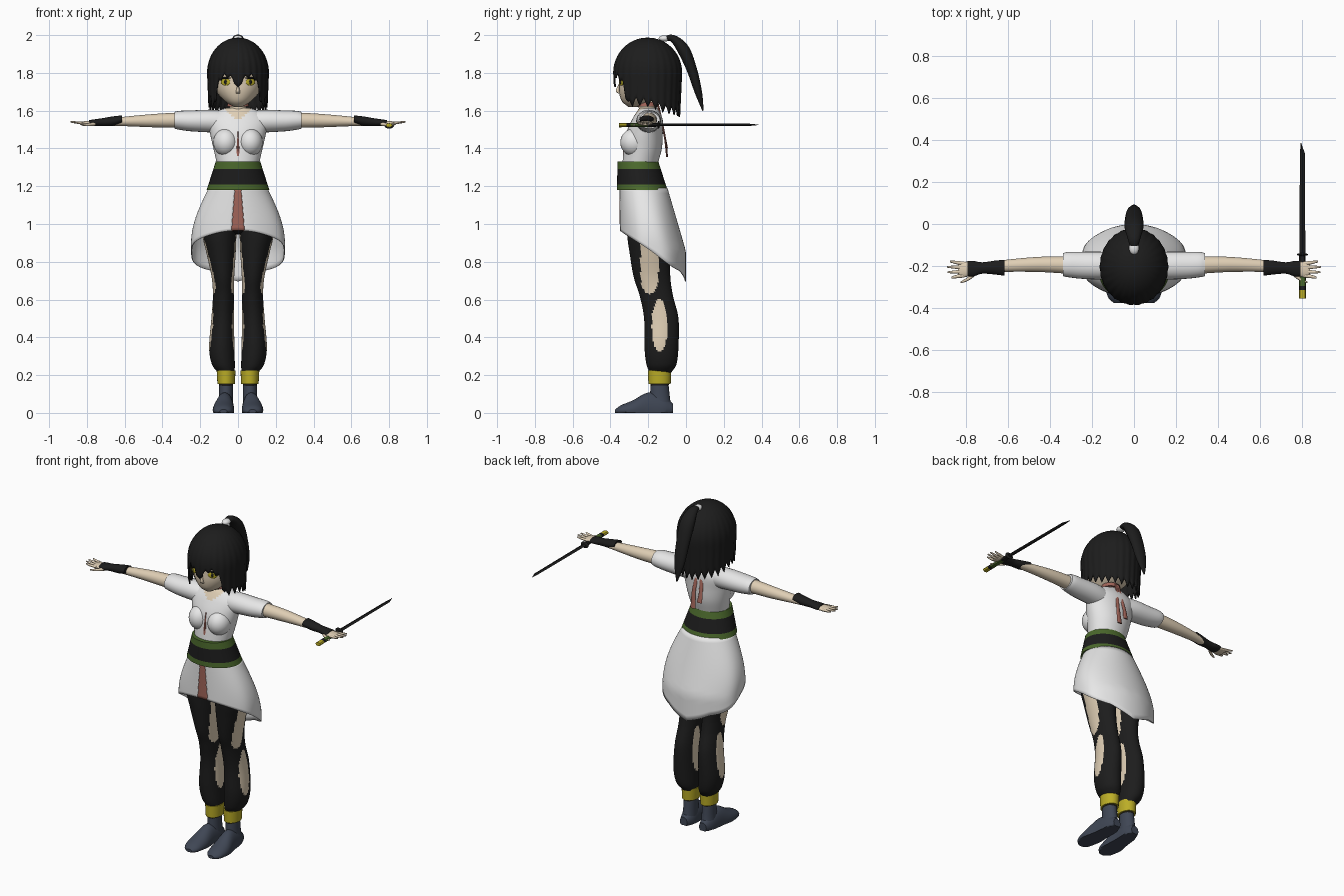
import bpy, bmesh, math
from mathutils import Vector, Matrix

if "Cube" in bpy.data.objects:
    bpy.data.objects.remove(bpy.data.objects["Cube"])


def material(name, *rgb):
    mat = bpy.data.materials.new(name)
    mat.use_nodes = True
    mat.diffuse_color = (*rgb, 1)
    mat.node_tree.nodes["Principled BSDF"].inputs["Base Color"].default_value = (*rgb, 1)
    return mat


black = material("black cloth and hair", .012, .012, .012)
white = material("white cloth", .8, .8, .8)
skin = material("skin", .74, .62, .46)
green = material("green trim", .07, .14, .025)
yellow = material("yellow", .5, .42, .02)
slate = material("slate shoes", .05, .062, .09)
red = material("dusty red", .36, .13, .1)

X, Y, Z = Vector((1, 0, 0)), Vector((0, 1, 0)), Vector((0, 0, 1))
FRAMES = {"X": (Y, Z), "Y": (X, Z), "Z": (X, Y)}
made = []


def finish(name, bm, mats, rule=None, mirror=False, thick=0):
    """Turn a bmesh into an object; rule(centre, normal) picks the material slot."""
    bmesh.ops.recalc_face_normals(bm, faces=bm.faces)
    bm.normal_update()
    if rule:
        for f in bm.faces:
            f.material_index = int(rule(f.calc_center_median(), f.normal))
    mesh = bpy.data.meshes.new(name)
    bm.to_mesh(mesh)
    bm.free()
    for mat in mats:
        mesh.materials.append(mat)
    obj = bpy.data.objects.new(name, mesh)
    bpy.context.collection.objects.link(obj)
    if thick:
        mod = obj.modifiers.new("thickness", "SOLIDIFY")
        mod.thickness = thick
    if mirror:
        obj.modifiers.new("mirror", "MIRROR")
    made.append(obj)
    return obj


def smooth_keys(keys, steps):
    """Catmull-Rom interpolation through the key rings."""
    k = [Vector(p) for p in keys]
    k = [2 * k[0] - k[1]] + k + [2 * k[-1] - k[-2]]
    out = []
    for a, b, c, d in zip(k, k[1:], k[2:], k[3:]):
        for i in range(steps):
            t = i / steps
            out.append(b + (c - a) * t / 2 + (a * 2 - b * 5 + c * 4 - d) * t * t / 2
                       + (b * 3 - a - c * 3 + d) * t ** 3 / 2)
    return out + [k[-2]]


def loft(name, mats, axis, keys, steps=4, n=24, rule=None, mirror=False):
    """Elliptical rings (x, y, z, radius, radius) joined into a closed body."""
    rings = smooth_keys(keys, steps)
    bm = bmesh.new()
    rows = []
    for i, k in enumerate(rings):
        if axis == "path":
            ahead, behind = rings[min(i + 1, len(rings) - 1)], rings[max(i - 1, 0)]
            u, v = X, (Vector(ahead[:3]) - Vector(behind[:3])).normalized().cross(X)
        else:
            u, v = FRAMES[axis]
        row = []
        for j in range(n):
            a = math.tau * j / n
            p = Vector(k[:3]) + u * math.cos(a) * max(k[3], .001) + v * math.sin(a) * max(k[4], .001)
            p.z = max(p.z, 0)
            row.append(bm.verts.new(p))
        rows.append(row)
    for lower, upper in zip(rows, rows[1:]):
        for j in range(n):
            m = (j + 1) % n
            bm.faces.new((lower[j], lower[m], upper[m], upper[j]))
    bm.faces.new(rows[0])
    bm.faces.new(rows[-1])
    return finish(name, bm, mats, rule, mirror)


def ball(name, mat, loc, size, turn=0, mirror=False):
    bm = bmesh.new()
    m = Matrix.Translation(loc) @ Matrix.Rotation(turn, 4, "Z") @ Matrix.Diagonal((*size, 1))
    bmesh.ops.create_uvsphere(bm, u_segments=24, v_segments=14, radius=1, matrix=m)
    return finish(name, bm, [mat], mirror=mirror)


def sheet(name, mat, point, cols, rows, thick):
    """Open surface from point(u, v) with u and v in 0..1."""
    bm = bmesh.new()
    g = [[bm.verts.new(point(i / cols, j / rows)) for i in range(cols + 1)] for j in range(rows + 1)]
    for j in range(rows):
        for i in range(cols):
            bm.faces.new((g[j][i], g[j][i + 1], g[j + 1][i + 1], g[j + 1][i]))
    bmesh.ops.remove_doubles(bm, verts=bm.verts, dist=.0001)
    return finish(name, bm, [mat], thick=thick)


def linear(points, x):
    for (a, p), (b, q) in zip(points, points[1:]):
        if x <= b:
            return p + (q - p) * (x - a) / (b - a)
    return points[-1][1]


# Head, face and neck
loft("head", [skin], "Z", [(0, -.28, 1.62, .022, .025), (0, -.255, 1.65, .07, .085), (0, -.225, 1.7, .115, .13),
     (0, -.215, 1.76, .135, .14), (0, -.21, 1.85, .14, .145), (0, -.21, 1.93, .1, .11), (0, -.21, 1.96, .02, .02)])
loft("nose", [skin], "Z", [(0, -.345, 1.69, .012, .012), (0, -.354, 1.705, .01, .018), (0, -.345, 1.74, .004, .012)])
ball("eyes", yellow, (.066, -.343, 1.752), (.027, .005, .02), .45, True)
ball("pupils", black, (.066, -.347, 1.752), (.008, .004, .013), .45, True)
ball("eyelashes", black, (.067, -.344, 1.773), (.032, .006, .005), .45, True)
loft("neck", [skin], "Z", [(0, -.2, 1.56, .055, .05), (0, -.205, 1.61, .045, .045), (0, -.21, 1.69, .045, .045)])
loft("choker", [red], "Z", [(0, -.205, 1.622, .058, .056), (0, -.205, 1.645, .054, .053)])

# Hair cap with a fringe, side locks and jagged tips
HEM = [(0, 1.715), (10, 1.77), (26, 1.79), (42, 1.75), (54, 1.63), (66, 1.65), (90, 1.64), (120, 1.61), (180, 1.585)]


def hair_point(u, v):
    a = (u - .5) * math.tau
    strand = abs((u * 26) % 1 - .5) * 2
    deg = abs(math.degrees(a))
    hem = linear(HEM, deg) + (.045 if deg > 45 else .02) * (strand - .5)
    z = 1.987 - (1.987 - hem) * v ** 1.6
    r = math.sqrt(max(0, 1 - ((z - 1.8) / .187) ** 2)) if z > 1.8 else 1 - .25 * (1.8 - z)
    r *= 1 - .025 * strand * v
    return (math.sin(a) * .164 * r, -.203 - math.cos(a) * .184 * r, z)


sheet("hair", black, hair_point, 156, 18, .008)
loft("ponytail", [black], "path", [(0, -.12, 1.98, .015, .012), (0, -.07, 1.982, .03, .02), (0, -.015, 1.925, .045, .033),
     (0, .03, 1.82, .042, .028), (0, .065, 1.7, .032, .02), (0, .09, 1.6, .004, .004)], 5, 14)
ball("hair_tie", white, (0, -.115, 1.982), (.024, .03, .017))

# Robe top, with a skin neckline
loft("robe_top", [white, skin], "Z", [(0, -.243, 1.32, .112, .094), (0, -.228, 1.4, .13, .1), (0, -.22, 1.48, .148, .097),
     (0, -.205, 1.55, .158, .082), (0, -.2, 1.595, .115, .06), (0, -.2, 1.615, .06, .045)], 8, 48,
     rule=lambda c, n: c.y < -.2 and c.z > 1.545 + abs(c.x) * .9)
ball("bust", white, (.065, -.274, 1.432), (.066, .074, .074), 0, True)
loft("chest_lacing", [red], "Z", [(0, -.324, 1.36, .012, .01), (0, -.32, 1.42, .008, .01), (0, -.31, 1.49, .003, .008)], 4, 8)
for side, low in ((1, 1.355), (-1, 1.4)):
    loft("back_ribbon", [red], "Z", [(side * .022, -.1, low, .017, .005), (side * .024, -.112, 1.46, .013, .005),
         (side * .012, -.135, 1.57, .01, .006), (side * .005, -.15, 1.635, .01, .006)], 4, 8)

# Sash with green borders
loft("sash", [black, green], "Z", [(0, -.232, 1.18, .166, .134), (0, -.254, 1.33, .118, .108)], 30, 40,
     rule=lambda c, n: c.z > 1.29 or c.z < 1.21)


# Skirt open at the front over a red panel
def skirt_at(a, v):
    s = (1 - math.cos(a)) / 2
    hem = .965 - .24 * s + .02 * math.sin(a * 1.5) ** 2 * s - .05 * max(0, 1 - abs(math.pi - a) / .6)
    z = 1.19 + (hem - 1.19) * v
    t = min((1.19 - z) / .3, 1.1)
    fold = 1 + .02 * v * math.cos(a * 6)
    rx = (.155 + .098 * math.sin(min(t, 1) * math.pi / 2)) * fold
    return (math.sin(a) * rx, -.225 + .045 * t - math.cos(a) * (.127 + .043 * t), z)


def opening(v):
    return .1 + .03 * v


sheet("skirt", white, lambda u, v: skirt_at(opening(v) + u * (math.tau - 2 * opening(v)), v), 96, 16, .005)
sheet("front_panel", red, lambda u, v: skirt_at((2 * u - 1) * (opening(v) + .01), v), 6, 12, .004)


# Trousers with skin showing through cut-outs on both sides of each leg
def cutout(c, n):
    upper = abs((c.y + .193) / .048) ** 2 + abs((c.z - .8) / .17) ** 4 < 1
    lower = ((c.y + .14) / .042) ** 2 + ((c.z - .465) / .138) ** 2 < 1
    return abs(n.x) > .3 and (upper or lower)


loft("trousers", [black, skin], "Z", [(.063, -.135, .215, .045, .058), (.078, -.13, .26, .061, .08), (.086, -.13, .35, .067, .09),
     (.081, -.131, .5, .06, .091), (.077, -.157, .62, .056, .088), (.08, -.18, .72, .06, .097), (.09, -.192, .85, .078, .107),
     (.098, -.197, .95, .09, .115), (.085, -.2, 1.06, .085, .11)], 14, 56, cutout, True)
ball("hips", black, (0, -.2, 1.03), (.16, .12, .085))

# Anklets and shoes
loft("anklets", [yellow], "Z", [(.063, -.14, .152, .046, .059), (.063, -.14, .225, .05, .062)], 1, 24, mirror=True)
loft("ankle_wraps", [black], "Z", [(.063, -.14, .12, .036, .046), (.063, -.14, .16, .037, .05)], 1, 20, mirror=True)
loft("shoe_shafts", [slate], "Z", [(.066, -.135, .02, .042, .06), (.064, -.138, .08, .038, .053),
     (.063, -.14, .145, .037, .048)], 4, 20, mirror=True)
loft("shoes", [slate], "Y", [(.077, -.375, .008, .02, .01), (.078, -.345, .012, .047, .028), (.077, -.28, .015, .057, .052),
     (.071, -.2, .02, .048, .088), (.066, -.12, .02, .043, .07), (.066, -.07, .02, .025, .03)], 4, 24, mirror=True)

# Sleeves, arms and hands
loft("sleeves", [white], "X", [(.07, -.2, 1.54, .06, .06), (.15, -.198, 1.545, .066, .06), (.25, -.196, 1.546, .064, .055),
     (.31, -.193, 1.549, .06, .05), (.337, -.193, 1.549, .055, .044)], mirror=True)
loft("arms", [skin], "X", [(.3, -.195, 1.55, .042, .041), (.45, -.192, 1.547, .036, .035), (.6, -.198, 1.543, .029, .025),
     (.72, -.207, 1.537, .023, .017), (.775, -.213, 1.534, .034, .014), (.82, -.217, 1.532, .036, .011),
     (.835, -.217, 1.532, .03, .007)], mirror=True)
loft("bracers", [black], "X", [(.615, -.208, 1.555, .038, .02), (.66, -.207, 1.545, .033, .025), (.72, -.209, 1.539, .027, .021),
     (.76, -.212, 1.536, .036, .018), (.79, -.212, 1.535, .036, .015)], mirror=True)
for i, reach in enumerate((.875, .888, .885, .868)):
    y = -.188 - i * .019
    spread = (y + .217) * .35
    loft("finger", [skin], "X", [(.805, y, 1.532, .009, .008), (.845, y + spread * .5, 1.536, .008, .007),
         (reach, y + spread, 1.541, .004, .004)], 3, 10, mirror=True)
loft("thumbs", [skin], "X", [(.755, -.235, 1.53, .012, .01), (.79, -.262, 1.526, .009, .008),
     (.825, -.278, 1.524, .004, .004)], 3, 10, mirror=True)

# Sword held in the left hand
loft("sword_blade", [black], "Y", [(.8, -.15, 1.525, .014, .007), (.8, .335, 1.525, .012, .006),
     (.793, .385, 1.525, .001, .001)], 1, 4)
ball("sword_guard", black, (.8, -.145, 1.525), (.027, .007, .02))
handle = loft("sword_handle", [black, green, yellow], "Y", [(.8, -.355, 1.523, .017, .011), (.8, -.15, 1.525, .015, .01)], 20, 8,
              rule=lambda c, n: 2 if c.y < -.315 else (1 if -.29 < c.y < -.2 else 0))

# Smooth shading that keeps hard edges
for obj in bpy.context.selected_objects:
    obj.select_set(False)
for obj in made:
    obj.select_set(True)
bpy.context.view_layer.objects.active = handle
bpy.ops.object.shade_smooth_by_angle(angle=math.radians(40))
